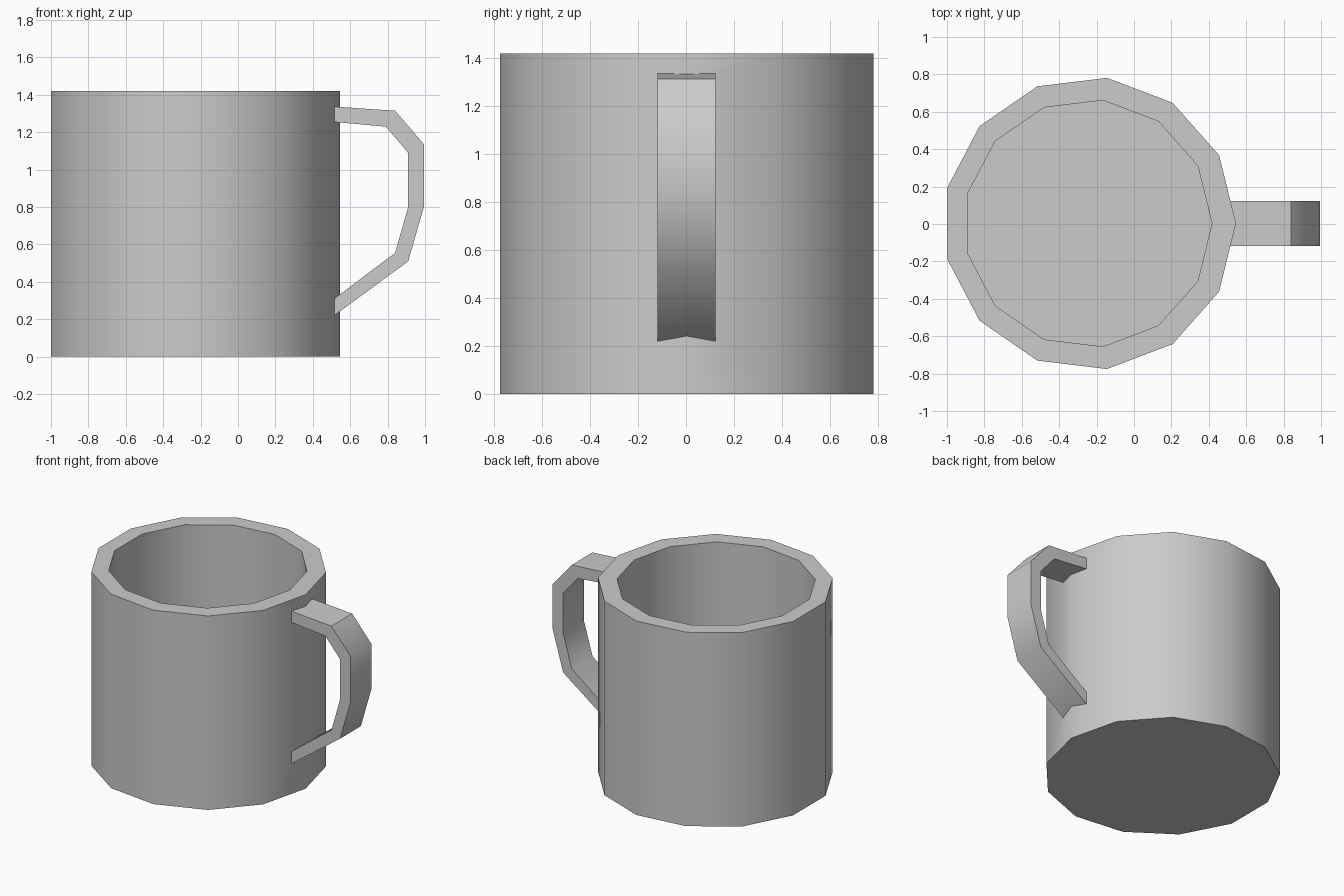
import bpy
import bmesh
from math import cos, sin, tau, radians

if "Cube" in bpy.data.objects:
    bpy.data.objects.remove(bpy.data.objects["Cube"])

SIDES = 13


def ring(bm, cx, r, z):
    return [bm.verts.new((cx + r * cos(tau * i / SIDES),
                          0.003 + r * sin(tau * i / SIDES), z)) for i in range(SIDES)]


def bridge(bm, a, b):
    n = len(a)
    for i in range(n):
        j = (i + 1) % n
        bm.faces.new((a[i], a[j], b[j], b[i]))


def finish(bm, name):
    bmesh.ops.recalc_face_normals(bm, faces=bm.faces)
    me = bpy.data.meshes.new(name)
    bm.to_mesh(me)
    bm.free()
    ob = bpy.data.objects.new(name, me)
    bpy.context.collection.objects.link(ob)
    return ob


# Hollow 13-sided cup: outer wall, rim, inner wall, floor
bm = bmesh.new()
rings = [ring(bm, -0.239, 0.784, 0), ring(bm, -0.239, 0.784, 1.42),
         ring(bm, -0.246, 0.663, 1.42), ring(bm, -0.246, 0.663, 0.12)]
for a, b in zip(rings, rings[1:]):
    bridge(bm, a, b)
bm.faces.new(rings[0])
bm.faces.new(rings[-1])
mug = finish(bm, "mug")

# Handle: rectangular section along a bent path, ends buried in the wall
outer = [(0.46, 1.341), (0.84, 1.315), (0.995, 1.135), (0.995, 0.805),
         (0.91, 0.51), (0.46, 0.18)]
inner = [(0.46, 1.26), (0.79, 1.23), (0.91, 1.09), (0.91, 0.80),
         (0.84, 0.555), (0.46, 0.269)]
bm = bmesh.new()
loops = []
for (xo, zo), (xi, zi) in zip(outer, inner):
    loops.append([bm.verts.new(p) for p in ((xo, -0.118, zo), (xo, 0.122, zo),
                                           (xi, 0.122, zi), (xi, -0.118, zi))])
for a, b in zip(loops, loops[1:]):
    bridge(bm, a, b)
bm.faces.new(loops[0])
bm.faces.new(loops[-1])
handle = finish(bm, "handle")

# Join the handle cleanly to the cup
mod = mug.modifiers.new("join_handle", 'BOOLEAN')
mod.operation = 'UNION'
mod.solver = 'EXACT'
mod.object = handle
bpy.context.view_layer.objects.active = mug
mug.select_set(True)
bpy.ops.object.modifier_apply(modifier=mod.name)
bpy.data.objects.remove(handle)
bpy.ops.object.shade_smooth_by_angle(angle=radians(43))
